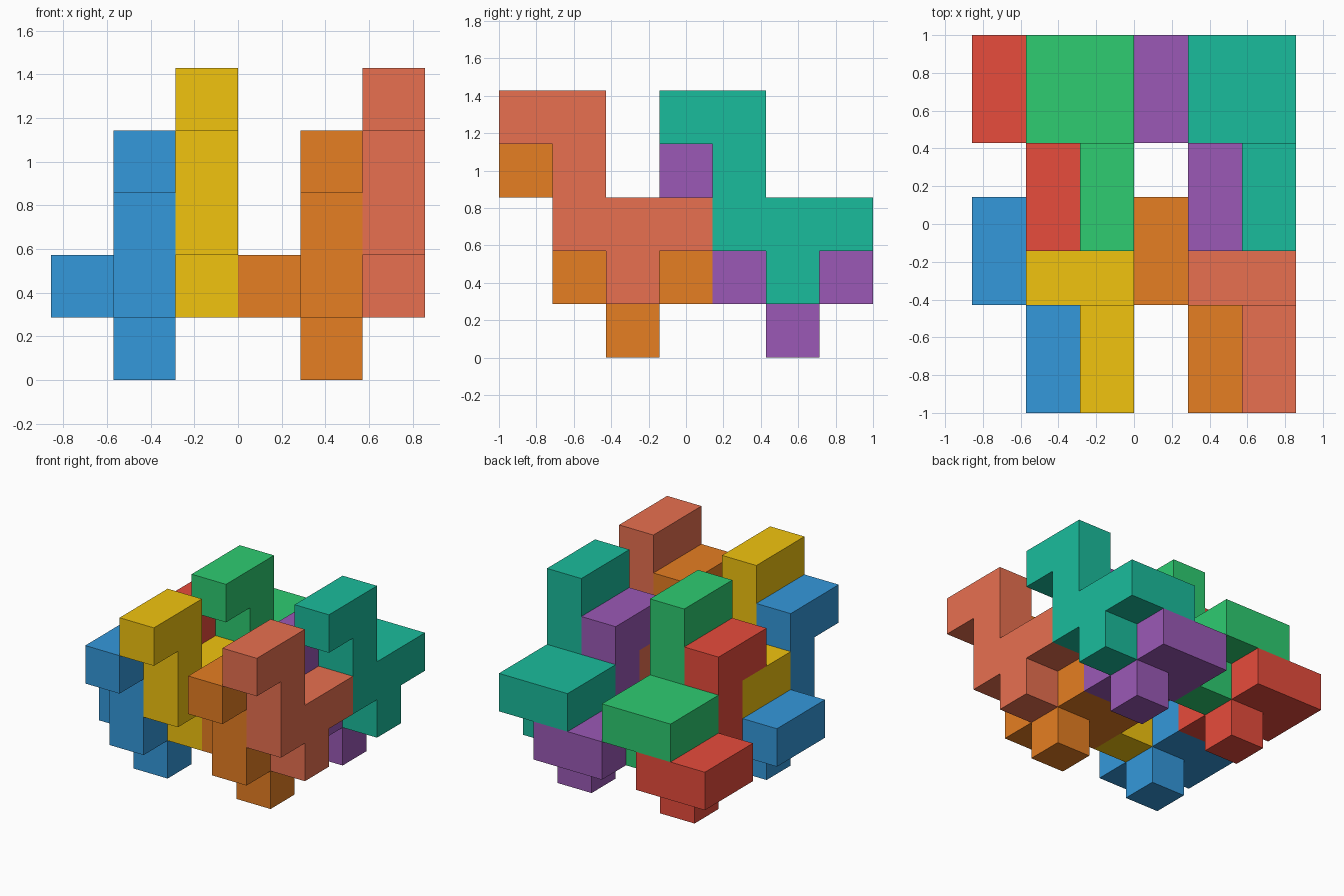
import bpy, bmesh
from mathutils import Vector

if "Cube" in bpy.data.objects:
    bpy.data.objects.remove(bpy.data.objects["Cube"])

U = 2 / 7                               # one cell of the puzzle
ORIGIN = Vector((-3, -3.5, 0))          # grid corner, in cells

# Cells of one piece: a seven-cell zigzag slab plus a two-cell side bar
SLAB = [(0, 3), (1, 3), (1, 2), (1, 1), (2, 1), (3, 1), (2, 0)]
BAR = [(2, 1), (3, 1)]
CELLS = {(1, y, z) for y, z in SLAB} | {(0, y, z) for y, z in BAR}


def linear(hex_color):
    rgb = [int(hex_color[i:i + 2], 16) / 255 for i in (0, 2, 4)]
    return [c / 12.92 if c < 0.04045 else ((c + 0.055) / 1.055) ** 2.4 for c in rgb] + [1]


def add_piece(name, offset, color):
    bm = bmesh.new()
    # outer skin: only cell sides that have no neighbour
    for cell in CELLS:
        for axis in range(3):
            for sign in (-1, 1):
                near = list(cell)
                near[axis] += sign
                if tuple(near) in CELLS:
                    continue
                n, a, b = Vector(), Vector(), Vector()
                n[axis] = sign / 2
                a[(axis + 1) % 3] = 0.5
                b[(axis + 2) % 3] = 0.5 * sign
                mid = Vector(cell) + Vector((0.5, 0.5, 0.5)) + n + Vector(offset) + ORIGIN
                bm.faces.new([bm.verts.new((mid + i * a + j * b) * U)
                              for i, j in ((-1, -1), (1, -1), (1, 1), (-1, 1))])
    bmesh.ops.remove_doubles(bm, verts=bm.verts, dist=0.001)
    bmesh.ops.recalc_face_normals(bm, faces=bm.faces)
    # merge coplanar squares into whole flat faces
    bmesh.ops.dissolve_limit(bm, angle_limit=0.01, verts=bm.verts, edges=bm.edges)
    mesh = bpy.data.meshes.new(name)
    bm.to_mesh(mesh)
    bm.free()
    mat = bpy.data.materials.new(name)
    mat.diffuse_color = linear(color)
    mat.use_nodes = True
    mat.node_tree.nodes["Principled BSDF"].inputs["Base Color"].default_value = mat.diffuse_color
    mesh.materials.append(mat)
    bpy.context.collection.objects.link(bpy.data.objects.new(name, mesh))


# Eight copies of the piece, interlocked by translation
COLORS = {
    (0, 0, 0): ("blue_piece", "3498db"), (1, 0, 1): ("yellow_piece", "f1c40f"),
    (3, 0, 0): ("orange_piece", "e67e22"), (4, 0, 1): ("salmon_piece", "e87050"),
    (0, 3, 0): ("red_piece", "e74c3c"), (1, 3, 1): ("green_piece", "2ecc71"),
    (3, 3, 0): ("purple_piece", "9b59b6"), (4, 3, 1): ("teal_piece", "1abc9c"),
}
for offset, (name, color) in COLORS.items():
    add_piece(name, offset, color)
